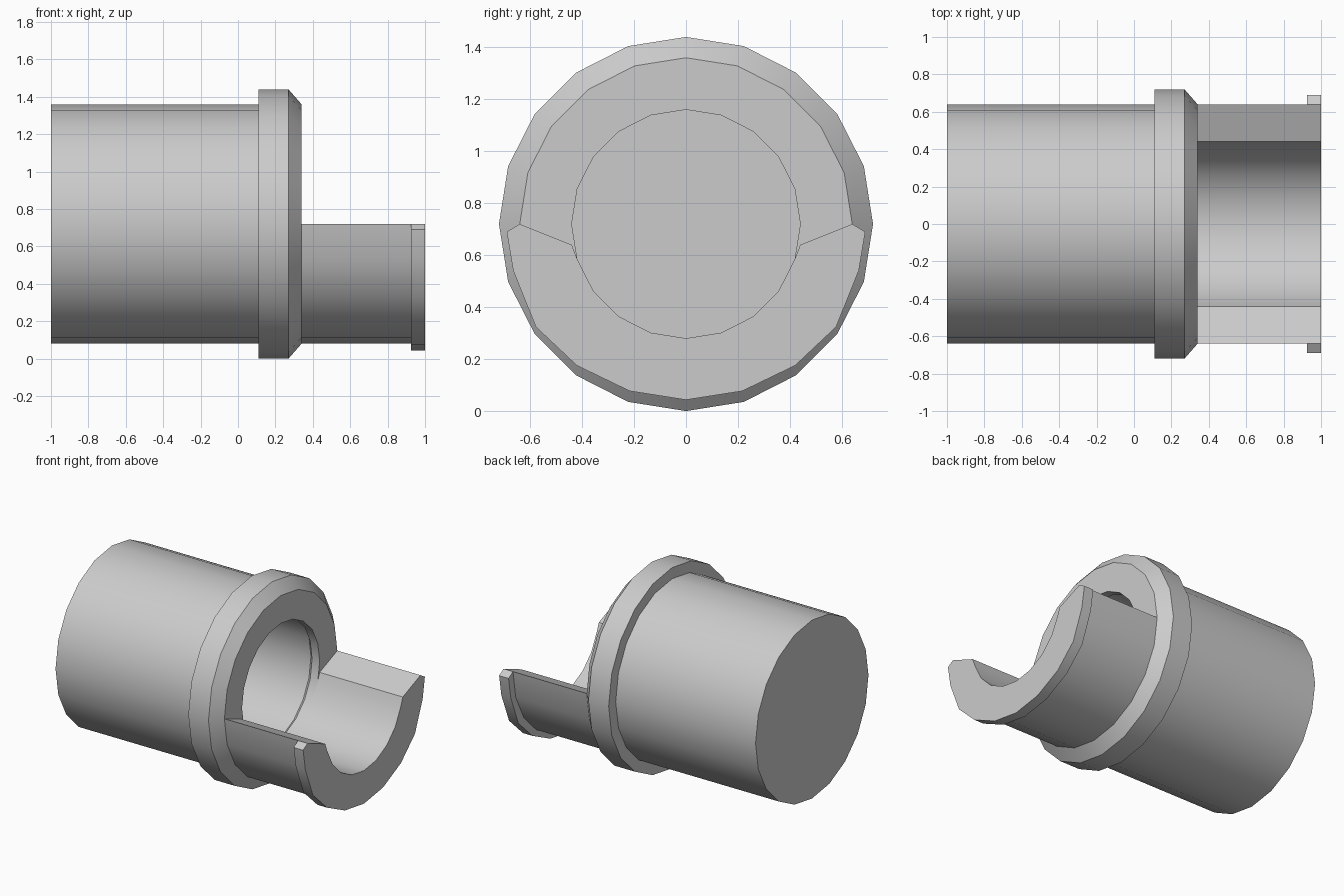
import bpy, bmesh, math

SIDES = 20
AXIS_Z = 0.72
R_BODY, R_COLLAR, R_BORE = 0.64, 0.72, 0.44

cube = bpy.data.objects.get("Cube")
if cube:
    bpy.data.objects.remove(cube)

grey = bpy.data.materials.new("plain_grey")
grey.use_nodes = True
grey.diffuse_color = (0.6, 0.6, 0.6, 1)
grey.node_tree.nodes["Principled BSDF"].inputs["Base Color"].default_value = (0.6, 0.6, 0.6, 1)


def finish(bm, name):
    """Clean the mesh, make it an object and smooth the shallow edges."""
    bmesh.ops.remove_doubles(bm, verts=bm.verts, dist=0.0005)
    bmesh.ops.recalc_face_normals(bm, faces=bm.faces)
    mesh = bpy.data.meshes.new(name)
    bm.to_mesh(mesh)
    bm.free()
    obj = bpy.data.objects.new(name, mesh)
    bpy.context.collection.objects.link(obj)
    mesh.materials.append(grey)
    bpy.ops.object.select_all(action='DESELECT')
    obj.select_set(True)
    bpy.context.view_layer.objects.active = obj
    bpy.ops.object.shade_smooth_by_angle(angle=math.radians(30))
    return obj


def bridge(bm, loops):
    """Join consecutive closed loops of equal length with quads."""
    for a, b in zip(loops, loops[1:]):
        n = len(a)
        for i in range(n):
            j = (i + 1) % n
            bm.faces.new((a[i], a[j], b[j], b[i]))


def ring(bm, x, r):
    return [bm.verts.new((x, r * math.sin(t), AXIS_Z + r * math.cos(t)))
            for t in (math.tau * i / SIDES for i in range(SIDES))]


# Hollow body: closed back, chamfered collar, bore opening at +x
profile = [(-1, R_BODY), (0.11, R_BODY), (0.11, R_COLLAR), (0.27, R_COLLAR),
           (0.34, R_BODY), (0.34, R_BORE), (0.28, R_BORE), (0.25, 0.47), (-0.8, 0.47)]
bm = bmesh.new()
loops = [ring(bm, x, r) for x, r in profile]
bridge(bm, loops)
bm.faces.new(loops[0])
bm.faces.new(loops[-1])
finish(bm, "body_with_collar")


# Half-round trough with an outward lip at its end
def mirrored(half):
    """Complete a (y, z) chain that ends on the centre line."""
    return half + [(-y, z) for y, z in reversed(half[:-1])]


def arc(r):
    return [(r * math.cos(t), AXIS_Z - r * math.sin(t))
            for t in (math.tau * i / SIDES for i in range(6))]


inner = mirrored([(R_BORE, 0.64)] + arc(R_BORE)[1:])
rim = (R_BODY, AXIS_Z)
plain = mirrored([rim] + arc(R_BODY))
lip = mirrored([rim, (0.69, 0.69), (0.665, 0.54), (0.578, 0.324),
                (0.42, 0.175), (0.217, 0.077), (0, 0.043)])

bm = bmesh.new()
sections = []
for x, outer in [(0.34, plain), (0.925, plain), (0.925, lip), (1, lip)]:
    sections.append([bm.verts.new((x, y, z)) for y, z in outer + inner[::-1]])
bridge(bm, sections)
bm.faces.new(sections[0])
bm.faces.new(sections[-1])
finish(bm, "half_trough_with_lip")
